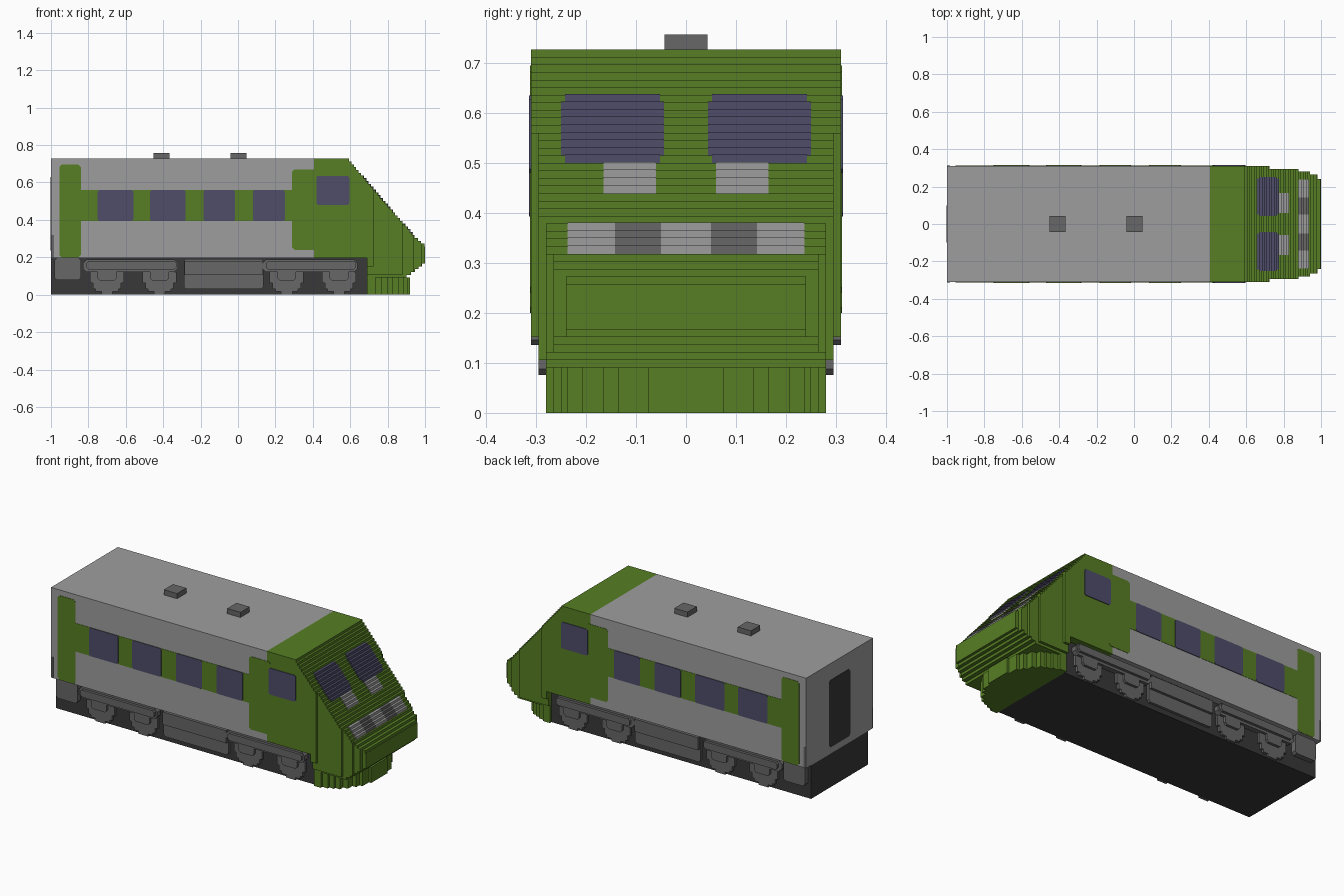
import bpy, bmesh, math

if "Cube" in bpy.data.objects:
    bpy.data.objects.remove(bpy.data.objects["Cube"])

V = 2 / 132          # step size of the blocky surface
W = 20.5 * V         # half width of the body
ROOF = 48 * V
FLOOR = 13 * V


def material(name, rgb):
    lin = [((c / 255 + 0.055) / 1.055) ** 2.4 for c in rgb] + [1]
    m = bpy.data.materials.new(name)
    m.use_nodes = True
    m.diffuse_color = lin
    bsdf = m.node_tree.nodes["Principled BSDF"]
    bsdf.inputs["Base Color"].default_value = lin
    bsdf.inputs["Roughness"].default_value = 0.6
    return m


GREEN = material("green", (86, 126, 35))
LIGHT = material("light grey", (158, 158, 158))
MID = material("mid grey", (103, 103, 103))
GLASS = material("dark blue glass", (79, 77, 106))
BLACK = material("charcoal", (56, 56, 56))


def prism(bm, pts, a, b, axis="z"):
    """Extrude a 2D outline from a to b along an axis (x: yz, y: xz, z: xy)."""
    def place(p, t):
        u, v = p
        return {"x": (t, u, v), "y": (u, t, v), "z": (u, v, t)}[axis]
    lo = [bm.verts.new(place(p, a)) for p in pts]
    hi = [bm.verts.new(place(p, b)) for p in pts]
    n = len(pts)
    faces = [bm.faces.new(lo), bm.faces.new(hi)]
    faces += [bm.faces.new((lo[i], lo[(i + 1) % n], hi[(i + 1) % n], hi[i])) for i in range(n)]
    bmesh.ops.recalc_face_normals(bm, faces=faces)


def box(bm, x0, x1, y0, y1, z0, z1):
    prism(bm, [(x0, y0), (x1, y0), (x1, y1), (x0, y1)], z0, z1)


def chamfered(u0, u1, v0, v1, c=0.012):
    return [(u0 + c, v0), (u1 - c, v0), (u1, v0 + c), (u1, v1 - c),
            (u1 - c, v1), (u0 + c, v1), (u0, v1 - c), (u0, v0 + c)]


def finish(name, bm, mat):
    me = bpy.data.meshes.new(name)
    bm.to_mesh(me)
    bm.free()
    me.materials.append(mat)
    ob = bpy.data.objects.new(name, me)
    bpy.context.collection.objects.link(ob)
    return ob


def both_sides(bm, outline, inner, outer):
    for s in (-1, 1):
        prism(bm, outline, s * inner, s * outer, "y")


# Carriage body and chassis
bm = bmesh.new()
box(bm, -1, 0.405, -W, W, FLOOR, ROOF)
finish("carriage_body", bm, LIGHT)
bm = bmesh.new()
box(bm, -1, 0.69, -0.265, 0.265, 0, FLOOR)
finish("chassis", bm, BLACK)

# Sloping cab: one stepped slab per layer, narrowing toward the nose
SLOPE = [(0.165, 1.0), (0.262, 1.0), (0.31, 0.945), (0.385, 0.88),
         (0.505, 0.775), (0.635, 0.665), (0.73, 0.585)]
CHIN = {6: 0.90, 7: 0.925, 8: 0.945, 9: 0.965, 10: 0.985}
PLAN = [(0.725, W), (0.88, 0.295), (0.94, 0.28), (0.98, 0.265), (1.01, 0.24)]


def front_x(k):
    if k in CHIN:
        return CHIN[k]
    z = (k + 0.5) * V
    for (z0, x0), (z1, x1) in zip(SLOPE, SLOPE[1:]):
        if z <= z1:
            t = max(0, (z - z0) / (z1 - z0))
            return x0 + t * (x1 - x0)
    return SLOPE[-1][1]


def stepped_plan(x_back, x_front, plan, widest):
    half, x = [], x_back
    for x_end, w in plan:
        end = min(x_end, x_front)
        if end > x:
            w = min(w, widest)
            half += [(x, w), (end, w)]
            x = end
    out = []
    for p in half:
        if not out or p != out[-1]:
            out.append(p)
    return out + [(px, -py) for px, py in reversed(out)]


bm = bmesh.new()
for k in range(6, 48):
    back = 0.405 if k >= 13 else 0.69
    widest = W if k >= 10 else (0.295 if k >= 7 else 0.28)
    prism(bm, stepped_plan(back, front_x(k), PLAN, widest), k * V, (k + 1) * V)
finish("cab_nose", bm, GREEN)

# Rounded plough skirt below the nose
SKIRT = [(0.735, 0.28), (0.77, 0.265), (0.80, 0.25), (0.83, 0.237),
         (0.86, 0.207), (0.885, 0.165), (0.905, 0.135), (0.92, 0.075)]
bm = bmesh.new()
prism(bm, stepped_plan(0.69, 0.92, SKIRT, 0.28), 0, 6 * V)
finish("plough_skirt", bm, GREEN)


# Painted steps on the cab front: thin covers over risers and treads
def step_cover(name, mat, k0, k1, spans):
    bm = bmesh.new()
    for k in range(k0, k1):
        trim = 0.008 if k in (k0, k1 - 1) and mat == GLASS else 0
        for y0, y1 in spans:
            box(bm, front_x(k + 1) - 0.003, front_x(k) + 0.003,
                y0 + trim, y1 - trim, k * V, (k + 1) * V + 0.002)
    finish(name, bm, mat)


step_cover("windscreens", GLASS, 33, 42, [(-0.25, -0.044), (0.044, 0.25)])
step_cover("upper_lamps", LIGHT, 29, 33, [(-0.165, -0.06), (0.06, 0.165)])
step_cover("lamp_bar_light", LIGHT, 21, 25, [(-0.237, -0.142), (-0.05, 0.05), (0.142, 0.237)])
step_cover("lamp_bar_dark", MID, 21, 25, [(-0.142, -0.05), (0.05, 0.142)])

# Side livery
bm = bmesh.new()
both_sides(bm, chamfered(-0.955, -0.84, 0.2, 0.695), W - 0.01, W + 0.002)
both_sides(bm, chamfered(0.29, 0.43, 0.24, 0.67), W - 0.01, W + 0.002)
both_sides(bm, [(-0.85, 0.393), (0.30, 0.393), (0.30, 0.56), (-0.85, 0.56)], W - 0.01, W + 0.0015)
finish("side_stripes", bm, GREEN)

# Side windows
bm = bmesh.new()
for x0, x1 in [(-0.75, -0.56), (-0.47, -0.28), (-0.185, -0.015), (0.08, 0.25)]:
    both_sides(bm, chamfered(x0, x1, 0.393, 0.56, 0.008), W - 0.01, W + 0.004)
both_sides(bm, chamfered(0.42, 0.595, 0.48, 0.635, 0.008), W - 0.01, W + 0.004)
finish("side_windows", bm, GLASS)

# Rear gangway door and corner trims
bm = bmesh.new()
prism(bm, chamfered(-0.10, 0.10, 0.235, 0.63, 0.015), -1.002, -0.99, "x")
finish("rear_door", bm, BLACK)
bm = bmesh.new()
both_sides(bm, [(-1, 0.2), (-0.985, 0.2), (-0.985, 0.32), (-1, 0.32)], W - 0.01, W + 0.002)
finish("rear_corner_trim", bm, MID)

# Roof vents
bm = bmesh.new()
for x in (-0.41, 0.003):
    box(bm, x - 0.043, x + 0.043, -0.043, 0.043, ROOF, ROOF + 2 * V)
finish("roof_vents", bm, MID)


# Bogies: stepped wheels, axle boxes and frames
def stepped_disc(cx, cz, r):
    n = int(round(r / V))
    right = []
    for i in range(-n, n):
        w = math.sqrt(max(0, r * r - ((i + 0.5) * V) ** 2))
        w = max(V, round(w / V) * V)
        right += [(w, i * V), (w, (i + 1) * V)]
    pts = right + [(-w, z) for w, z in reversed(right)]
    out = []
    for w, z in pts:
        if not out or (cx + w, cz + z) != out[-1]:
            out.append((cx + w, cz + z))
    return out


for label, cx in (("rear", -0.56), ("front", 0.40)):
    bm = bmesh.new()
    for off in (-0.14, 0.14):
        x = cx + off
        both_sides(bm, stepped_disc(x, 6 * V + 0.001, 6 * V), 0.25, 0.28)
        both_sides(bm, chamfered(x - 0.05, x + 0.05, 0.076, 0.15), 0.25, 0.295)
    finish(label + "_wheels", bm, MID)
    bm = bmesh.new()
    both_sides(bm, chamfered(cx - 0.27, cx + 0.24, 0.121, 0.188, 0.02), 0.25, 0.295)
    both_sides(bm, chamfered(cx - 0.25, cx + 0.23, 0.136, 0.178, 0.01), 0.25, W)
    finish(label + "_bogie_frame", bm, MID)

# Underfloor equipment case and rear steps
bm = bmesh.new()
both_sides(bm, chamfered(-0.29, 0.135, 0.03, 0.192), 0.25, 0.28)
both_sides(bm, [(-0.285, 0.106), (0.13, 0.106), (0.13, 0.18), (-0.285, 0.18)], 0.25, 0.295)
finish("equipment_case", bm, MID)
bm = bmesh.new()
both_sides(bm, chamfered(-0.98, -0.84, 0.078, 0.196), 0.25, 0.295)
finish("rear_steps", bm, MID)
